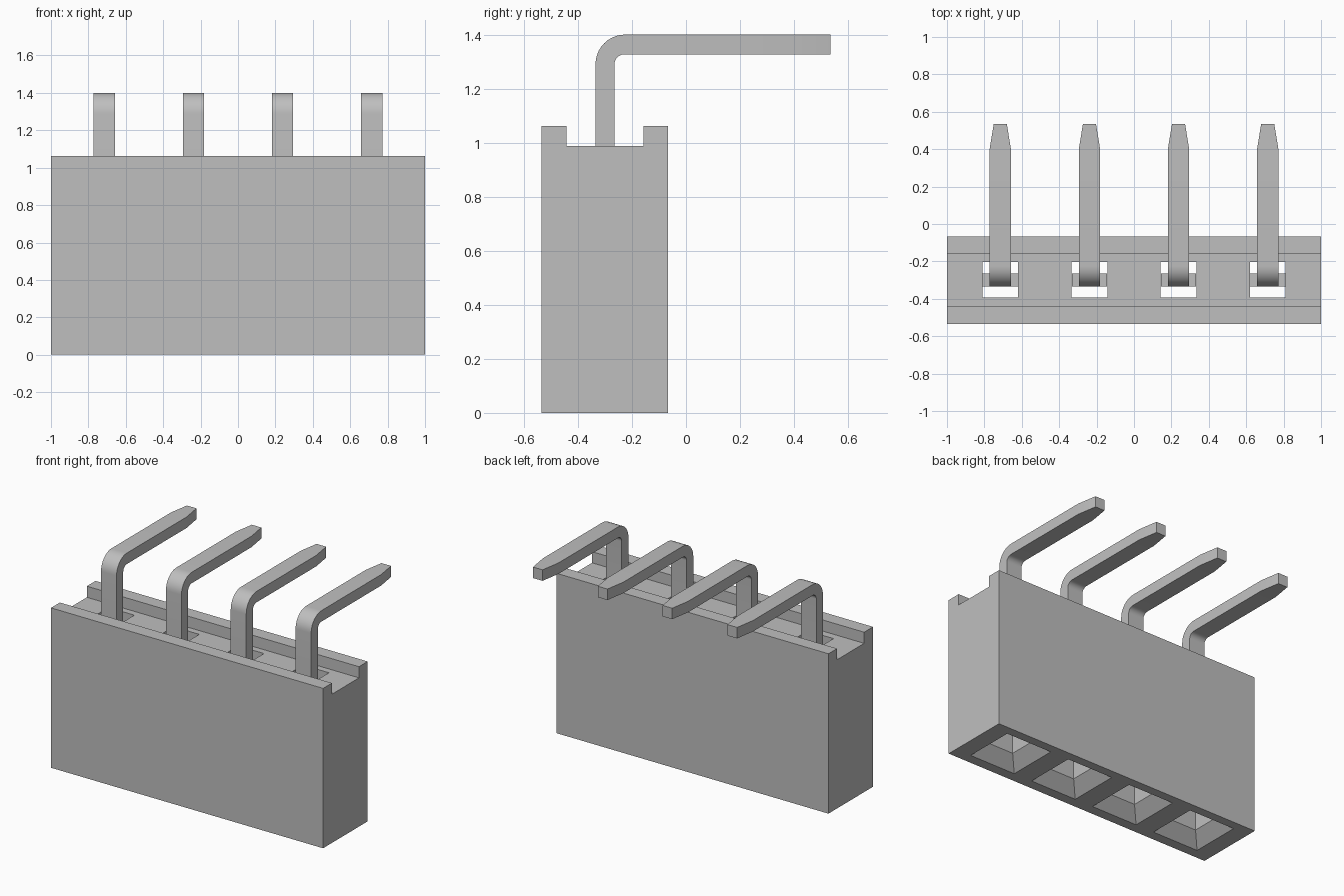
import bpy, bmesh, math

if "Cube" in bpy.data.objects:
    bpy.data.objects.remove(bpy.data.objects["Cube"], do_unlink=True)

grey = bpy.data.materials.new("plain grey")
grey.use_nodes = True
COLOUR = (0.52, 0.52, 0.52, 1)
grey.diffuse_color = COLOUR
grey.node_tree.nodes["Principled BSDF"].inputs["Base Color"].default_value = COLOUR

PIN_X = [-0.715, -0.238, 0.238, 0.715]
MID_Y = -0.30


def loft(bm, rings):
    """Skin a run of equal-length rings and cap both ends."""
    loops = [[bm.verts.new(p) for p in ring] for ring in rings]
    n = len(loops[0])
    for a, b in zip(loops, loops[1:]):
        for i in range(n):
            j = (i + 1) % n
            bm.faces.new((a[i], a[j], b[j], b[i]))
    bm.faces.new(loops[0][::-1])
    bm.faces.new(loops[-1])


def make_object(name, bm):
    bmesh.ops.recalc_face_normals(bm, faces=bm.faces[:])
    mesh = bpy.data.meshes.new(name)
    bm.to_mesh(mesh)
    bm.free()
    mesh.materials.append(grey)
    obj = bpy.data.objects.new(name, mesh)
    bpy.context.collection.objects.link(obj)
    return obj


# Housing: a block with a channel along its top
section = [(-0.535, 0), (-0.067, 0), (-0.067, 1.062), (-0.158, 1.062),
           (-0.158, 0.988), (-0.442, 0.988), (-0.442, 1.062), (-0.535, 1.062)]
bm = bmesh.new()
loft(bm, [[(x, y, z) for y, z in section] for x in (-1, 1)])
housing = make_object("housing", bm)

# Sockets: straight shafts that flare into funnels at the bottom
bm = bmesh.new()
for cx in PIN_X:
    loft(bm, [[(cx + sx * r, MID_Y + 0.003 + sy * r, z)
               for sx, sy in ((-1, -1), (1, -1), (1, 1), (-1, 1))]
              for z, r in ((-0.02, 0.189), (0.08, 0.095), (1.2, 0.095))])
cutter = make_object("socket_cutter", bm)
cutter.hide_render = True

cut = housing.modifiers.new("sockets", "BOOLEAN")
cut.operation = "DIFFERENCE"
cut.solver = "EXACT"
cut.object = cutter
bpy.context.view_layer.objects.active = housing
bpy.ops.object.modifier_apply(modifier=cut.name)
bpy.data.objects.remove(cutter, do_unlink=True)

# Pin path: outer point, inner point, half width
Y0, Y1, TOP, UNDER = -0.335, -0.265, 1.40, 1.327
path = [((Y0, z), (Y1, z), w) for z, w in
        ((0.22, 0.0945), (0.85, 0.0945), (0.85, 0.057))]
R_OUT, R_IN, STEPS = 0.11, 0.038, 10
for k in range(STEPS + 1):
    a = math.pi / 2 * k / STEPS
    c, s = math.cos(a), math.sin(a)
    path.append(((Y0 + R_OUT * (1 - c), TOP - R_OUT * (1 - s)),
                 (Y1 + R_IN * (1 - c), UNDER - R_IN * (1 - s)), 0.057))
path += [((y, TOP), (y, UNDER), w) for y, w in ((0.40, 0.057), (0.535, 0.035))]

# Bent pins with wide contact blades hidden in the sockets
for i, cx in enumerate(PIN_X):
    bm = bmesh.new()
    loft(bm, [[(cx - w, *o), (cx + w, *o), (cx + w, *n), (cx - w, *n)]
              for o, n, w in path])
    pin = make_object(f"bent_pin_{i + 1}", bm)
    bpy.ops.object.select_all(action="DESELECT")
    pin.select_set(True)
    bpy.context.view_layer.objects.active = pin
    bpy.ops.object.shade_smooth_by_angle(angle=math.radians(30))
